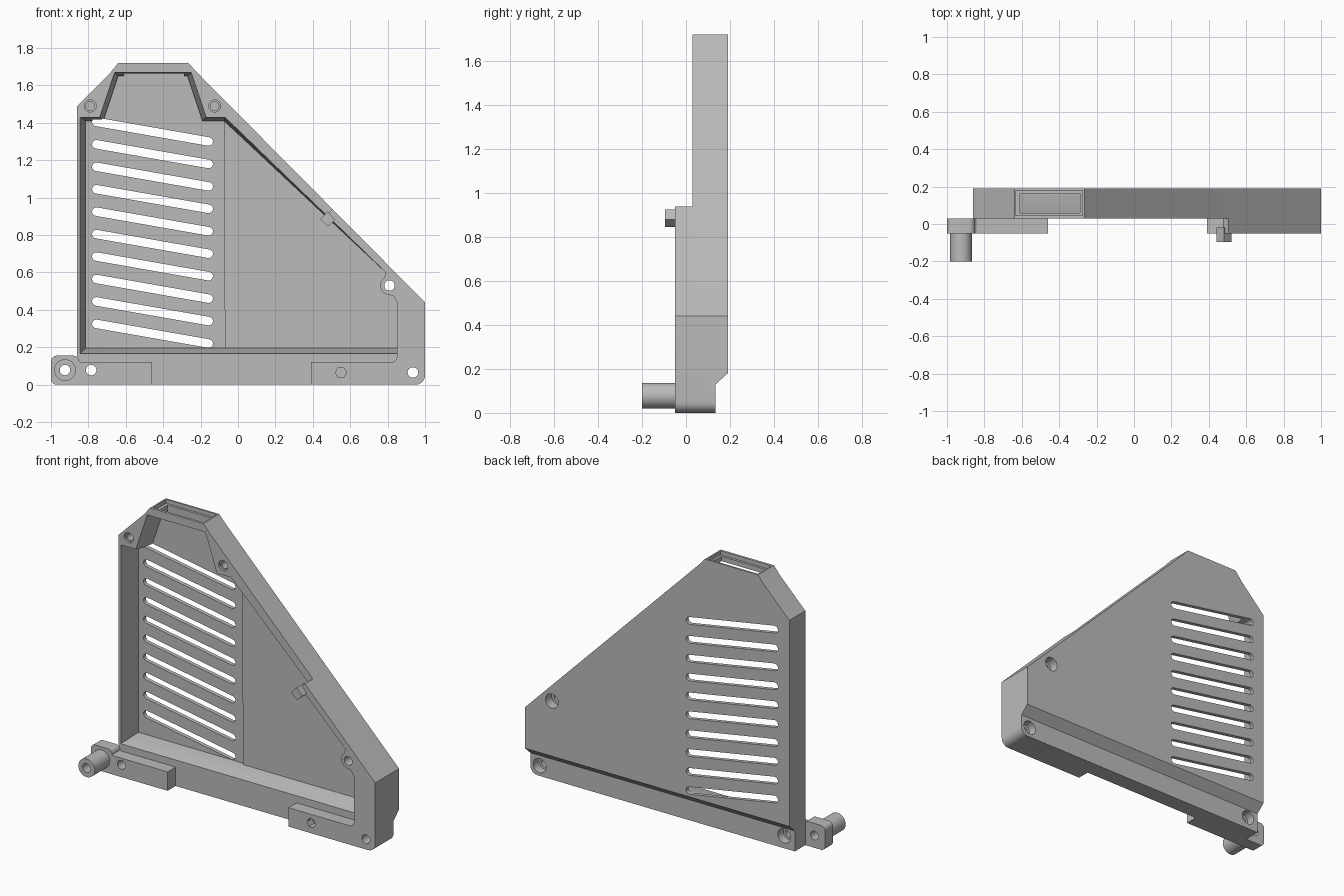
import bpy, bmesh, math
from mathutils import Matrix

cube = bpy.data.objects.get("Cube")
if cube:
    bpy.data.objects.remove(cube, do_unlink=True)

grey = bpy.data.materials.new("matte_grey")
grey.use_nodes = True
grey.diffuse_color = (0.5, 0.5, 0.5, 1)
grey.node_tree.nodes["Principled BSDF"].inputs["Base Color"].default_value = (0.5, 0.5, 0.5, 1)


def prism(name, front, y0, y1, back=None):
    """Solid between an x-z outline at y0 and a matching one at y1."""
    bm = bmesh.new()
    a = [bm.verts.new((x, y0, z)) for x, z in front]
    b = [bm.verts.new((x, y1, z)) for x, z in (back or front)]
    bm.faces.new(a)
    bm.faces.new(b[::-1])
    for i in range(len(a)):
        j = (i + 1) % len(a)
        bm.faces.new((a[j], a[i], b[i], b[j]))
    bmesh.ops.recalc_face_normals(bm, faces=bm.faces)
    mesh = bpy.data.meshes.new(name)
    bm.to_mesh(mesh)
    bm.free()
    mesh.materials.append(grey)
    obj = bpy.data.objects.new(name, mesh)
    bpy.context.collection.objects.link(obj)
    return obj


def arc(cx, cz, r, start, end, n):
    steps = [math.radians(start + (end - start) * i / n) for i in range(n + 1)]
    return [(cx + r * math.cos(t), cz + r * math.sin(t)) for t in steps]


def rod(name, x, z, r, y0, y1, n=32):
    return prism(name, arc(x, z, r, 0, 360, n)[:-1], y0, y1)


def rect(x0, x1, z0, z1):
    return [(x0, z0), (x1, z0), (x1, z1), (x0, z1)]


def boolean(obj, cutters, operation="DIFFERENCE"):
    """Apply each cutter in turn."""
    for c in cutters:
        mod = obj.modifiers.new("cut", "BOOLEAN")
        mod.operation, mod.solver, mod.object = operation, "EXACT", c
        deps = bpy.context.evaluated_depsgraph_get()
        mesh = bpy.data.meshes.new_from_object(obj.evaluated_get(deps))
        obj.modifiers.clear()
        obj.data = mesh


def discard(objs):
    for o in objs:
        bpy.data.objects.remove(o, do_unlink=True)


FRONT, STEP, BACK = -0.05, 0.03, 0.19

# Frame outline and the inner edge of the right-hand wall
corner = arc(0.95, 0.05, 0.05, -90, 0, 6)
outline = [(-0.86, 0)] + corner + [(1, 0.44), (-0.22, 1.67), (-0.265, 1.72),
                                   (-0.64, 1.72), (-0.685, 1.665), (-0.86, 1.49)]
boss = arc(0.81, 0.53, 0.05, 255, 125, 10)
right_edge = [(0.85, 0.44), (0.83, 0.475)] + boss + [(0.79, 0.60)]
frame = prism("frame", outline, STEP, BACK)

# Main recess with drafted left, top and bottom walls
rim = [(-0.845, 0.165), (0.85, 0.165)] + right_edge + [
    (-0.07, 1.43), (-0.17, 1.43), (-0.25, 1.67), (-0.66, 1.67), (-0.74, 1.43), (-0.845, 1.43)]
floor = [(-0.815, 0.195), (0.85, 0.195)] + right_edge + [
    (-0.075, 1.41), (-0.19, 1.41), (-0.27, 1.65), (-0.64, 1.65), (-0.72, 1.41), (-0.815, 1.41)]
recess = prism("recess", rim, STEP - 0.002, 0.15, floor)
vent_floor = [(-0.815, 0.195), (-0.07, 0.195)] + floor[-6:]
vent_well = prism("vent_well", vent_floor, 0.14, 0.165)

# Slanted chamfer along the back of the bottom rail
chamfer = prism("chamfer", rect(-1.2, 1.2, -0.1, 0.13), 0.135, 0.3,
                [(-1.2, -0.1), (1.2, -0.1), (1.2, 0.28), (-1.2, 0.28)])

# Cable opening in the collar
opening = prism("opening", rect(-0.61, -0.29, 1.6, 1.8), 0.06, 0.163)
ledge = prism("ledge", rect(-0.63, -0.275, 1.695, 1.8), 0.045, 0.178)

# Ten slanted vents
slope = math.degrees(math.atan2(-0.105, 0.6))
vents = []
for i in range(10):
    z = 1.405 - 0.12 * i
    slot = (arc(-0.757, z, 0.023, slope + 90, slope + 270, 8)
            + arc(-0.157, z - 0.105, 0.023, slope - 90, slope + 90, 8))
    vents.append(prism("vent", slot, 0.1, 0.25))

cutters = [recess, vent_well, chamfer, opening, ledge] + vents
boolean(frame, cutters)
discard(cutters)

# Front extension of the right wall and its lug
wall_outline = [(0.39, 0)] + corner + [(1, 0.44), (0.505, 0.939), (0.475, 0.906)] + \
    right_edge[::-1] + [(0.85, 0.15)] + arc(0.82, 0.15, 0.03, 0, -90, 4)[1:] + [(0.39, 0.12)]
wall = prism("front_wall", wall_outline, FRONT, STEP)

# Left lug, with a rounded ear carrying the peg
ear = (arc(-0.97, 0.03, 0.03, 180, 270, 5) + [(-0.46, 0), (-0.46, 0.12), (-0.84, 0.12)]
       + arc(-0.88, 0.125, 0.03, 0, 90, 5) + arc(-0.97, 0.125, 0.03, 90, 180, 5))
lug = prism("left_lug", ear, FRONT, STEP)
peg = rod("peg", -0.925, 0.078, 0.058, -0.2, FRONT)

# Small latch on the sloping wall
latch = prism("latch", [(0.44, 0.885), (0.48, 0.845), (0.52, 0.88), (0.48, 0.925)],
              -0.095, -0.02)

# Screw holes: through holes, back counterbores, blind sockets
through = [rod("hole", x, z, 0.028, -0.4, 0.4)
           for x, z in ((0.81, 0.53), (0.935, 0.065), (-0.785, 0.078), (-0.925, 0.078))]
bores = [rod("bore", 0.81, 0.53, 0.045, 0.13, 0.3),
         rod("bore", 0.935, 0.065, 0.045, 0.08, 0.3),
         rod("bore", -0.785, 0.078, 0.045, 0.08, 0.3)]
sockets = []
for x in (-0.79, -0.125):
    sockets += [rod("socket", x, 1.49, 0.032, 0, 0.045), rod("socket", x, 1.49, 0.023, 0, 0.13)]
hexagon = rod("hexagon", 0.55, 0.065, 0.03, -0.1, 0.0, 6)

boolean(frame, through[:3] + bores + sockets)
boolean(wall, through[:2] + [hexagon])
boolean(lug, through[2:])
boolean(peg, through[3:])
discard(through + bores + sockets + [hexagon])

# Smooth round parts while keeping edges sharp
for o in (frame, wall, lug, peg):
    bpy.ops.object.select_all(action="DESELECT")
    o.select_set(True)
    bpy.context.view_layer.objects.active = o
    bpy.ops.object.shade_smooth_by_angle(angle=math.radians(25))
